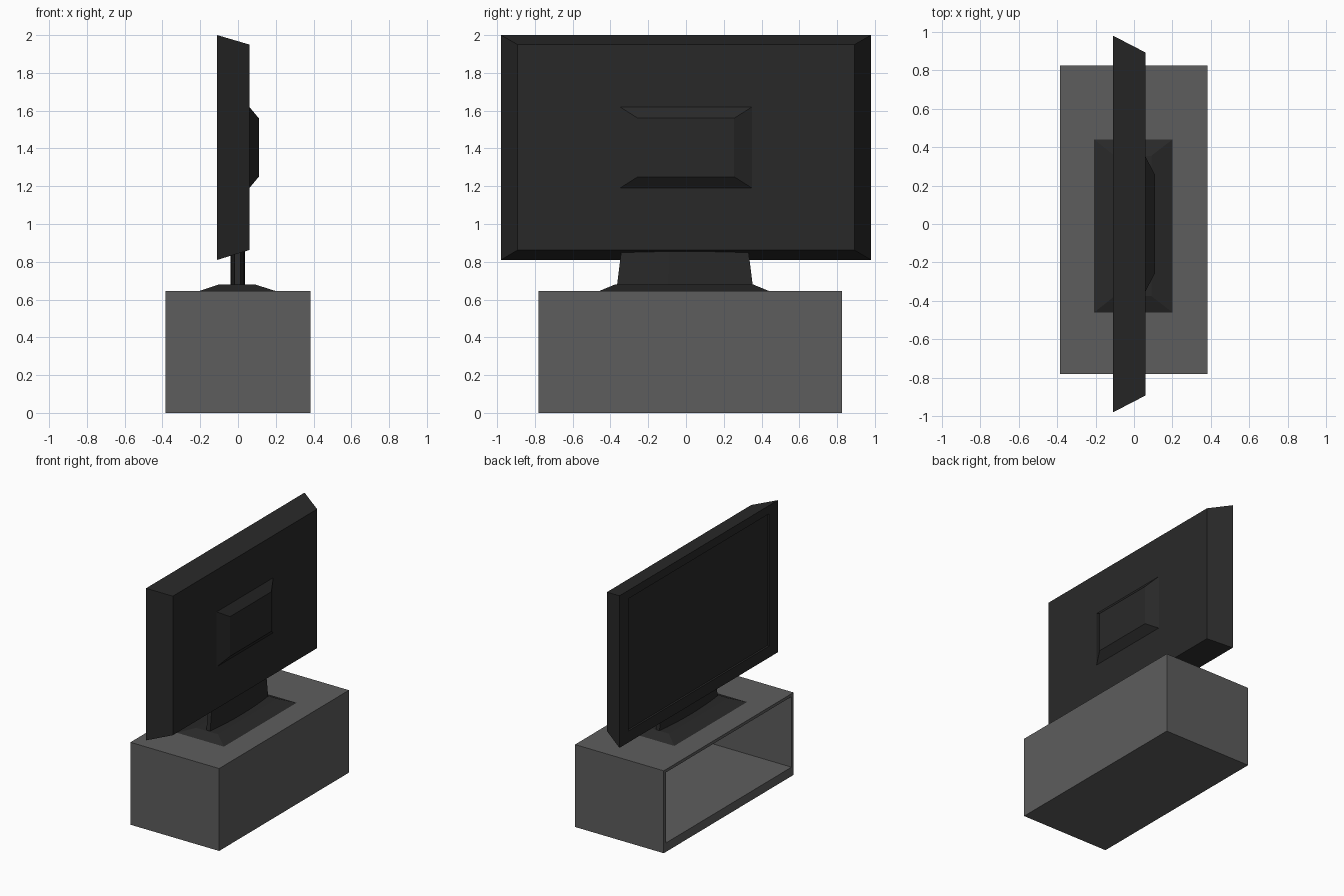
import bpy, bmesh, math

if "Cube" in bpy.data.objects:
    bpy.data.objects.remove(bpy.data.objects["Cube"])


def material(name, v):
    m = bpy.data.materials.new(name)
    m.diffuse_color = (v, v, v, 1)
    m.use_nodes = True
    m.node_tree.nodes["Principled BSDF"].inputs["Base Color"].default_value = m.diffuse_color
    return m


BLACK = material("dark_plastic", 0.022)
GREY = material("grey_cabinet", 0.11)


def loft(name, loops, mat):
    """Skin consecutive closed point loops and cap both ends."""
    bm = bmesh.new()
    rings = [[bm.verts.new(p) for p in loop] for loop in loops]
    for a, b in zip(rings, rings[1:]):
        for i in range(len(a)):
            j = (i + 1) % len(a)
            bm.faces.new((a[i], a[j], b[j], b[i]))
    bm.faces.new(rings[0])
    bm.faces.new(rings[-1])
    bmesh.ops.recalc_face_normals(bm, faces=bm.faces)
    me = bpy.data.meshes.new(name)
    bm.to_mesh(me)
    bm.free()
    me.materials.append(mat)
    ob = bpy.data.objects.new(name, me)
    bpy.context.collection.objects.link(ob)
    return ob


def rect_x(x, y0, y1, z0, z1):
    return [(x, y0, z0), (x, y1, z0), (x, y1, z1), (x, y0, z1)]


def rect_z(z, x0, x1, y0, y1):
    return [(x0, y0, z), (x1, y0, z), (x1, y1, z), (x0, y1, z)]


# Cabinet: box hollowed from the -x side
loft("cabinet", [
    rect_x(0.36, -0.755, 0.80, 0.07, 0.622),
    rect_x(-0.385, -0.755, 0.80, 0.07, 0.622),
    rect_x(-0.385, -0.78, 0.825, 0, 0.645),
    rect_x(0.383, -0.78, 0.825, 0, 0.645)], GREY)

# Television body: recessed screen, bezel, tapering sides
loft("television_body", [
    rect_x(-0.095, -0.87, 0.87, 0.90, 1.935),
    rect_x(-0.11, -0.87, 0.87, 0.90, 1.935),
    rect_x(-0.11, -0.98, 0.98, 0.81, 2.0),
    rect_x(0.06, -0.892, 0.892, 0.862, 1.95)], BLACK)

# Raised housing on the back
loft("back_housing", [
    rect_x(0.055, -0.35, 0.35, 1.19, 1.62),
    rect_x(0.06, -0.35, 0.35, 1.19, 1.62),
    rect_x(0.11, -0.255, 0.255, 1.25, 1.56)], BLACK)

# Stand foot with sloping edges
loft("stand_base", [
    rect_z(0.645, -0.207, 0.2, -0.46, 0.44),
    rect_z(0.68, -0.10, 0.09, -0.375, 0.355)], BLACK)


# Stand neck: lens-shaped cross-section, slightly narrower at the top
def lens(z, half, n=8):
    side = []
    for i in range(n + 1):
        t = -1 + 2 * i / n
        side.append((0.016 + 0.022 * (1 - t * t), t * half))
    return ([(-0.002 + x, y - 0.006, z) for x, y in side]
            + [(-0.002 - x, y - 0.006, z) for x, y in reversed(side)])


loft("stand_neck", [lens(0.67, 0.36), lens(0.87, 0.335)], BLACK)
